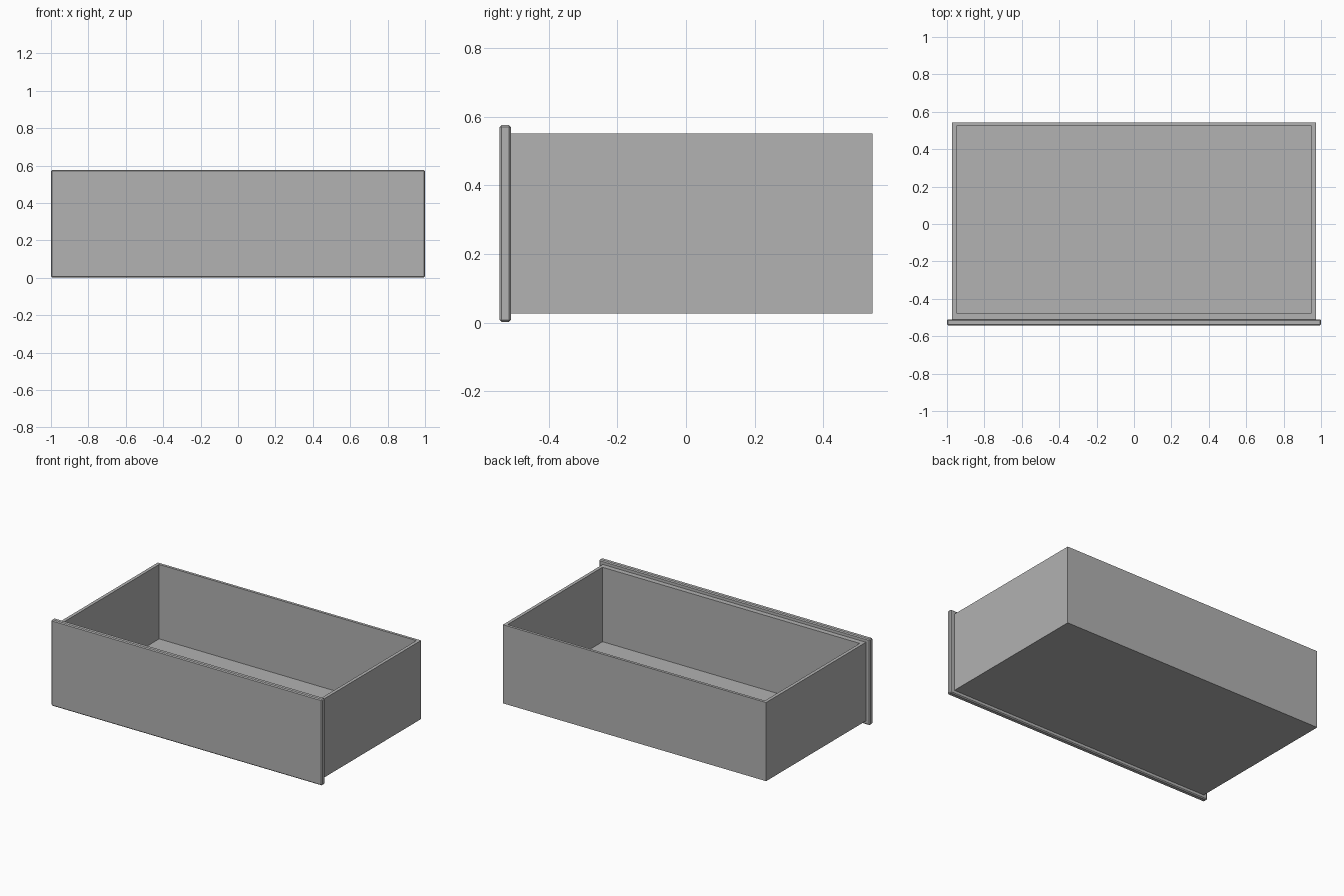
import bpy
import bmesh

cube = bpy.data.objects.get("Cube")
if cube:
    bpy.data.objects.remove(cube, do_unlink=True)

# Plain grey finish
GREY = (0.445, 0.445, 0.445, 1)
finish = bpy.data.materials.new("plain_grey")
finish.use_nodes = True
finish.diffuse_color = GREY
finish.node_tree.nodes["Principled BSDF"].inputs["Base Color"].default_value = GREY


def add_box(bm, low, high):
    """Add an axis-aligned box between two corners."""
    verts = bmesh.ops.create_cube(bm, size=1)["verts"]
    for v in verts:
        for i in range(3):
            v.co[i] = low[i] if v.co[i] < 0 else high[i]
    return verts


def make_object(name, bm):
    bmesh.ops.recalc_face_normals(bm, faces=bm.faces)
    mesh = bpy.data.meshes.new(name)
    bm.to_mesh(mesh)
    bm.free()
    mesh.materials.append(finish)
    obj = bpy.data.objects.new(name, mesh)
    bpy.context.collection.objects.link(obj)
    return obj


# Open tray: inset the top face as a rim, then push the middle down to the floor
HALF, FRONT, BACK, BASE, RIM = 0.972, -0.51, 0.543, 0.026, 0.551
INNER_HALF, INNER_FRONT, INNER_BACK, FLOOR = 0.95, -0.476, 0.525, 0.054
bm = bmesh.new()
add_box(bm, (-HALF, FRONT, BASE), (HALF, BACK, RIM))
top = max(bm.faces, key=lambda f: f.calc_center_median().z)
bmesh.ops.inset_region(bm, faces=[top], thickness=0.02)
for v in top.verts:
    v.co.x = INNER_HALF if v.co.x > 0 else -INNER_HALF
    v.co.y = INNER_BACK if v.co.y > 0 else INNER_FRONT
well = bmesh.ops.extrude_face_region(bm, geom=[top])
bmesh.ops.delete(bm, geom=[top], context="FACES_ONLY")
for v in well["geom"]:
    if isinstance(v, bmesh.types.BMVert):
        v.co.z = FLOOR
make_object("drawer_tray", bm)

# Overhanging front panel with softened edges
bm = bmesh.new()
add_box(bm, (-1, -0.543, 0.002), (1, FRONT, 0.576))
panel = make_object("front_panel", bm)
bevel = panel.modifiers.new("edge_chamfer", "BEVEL")
bevel.width = 0.006
bevel.segments = 1
